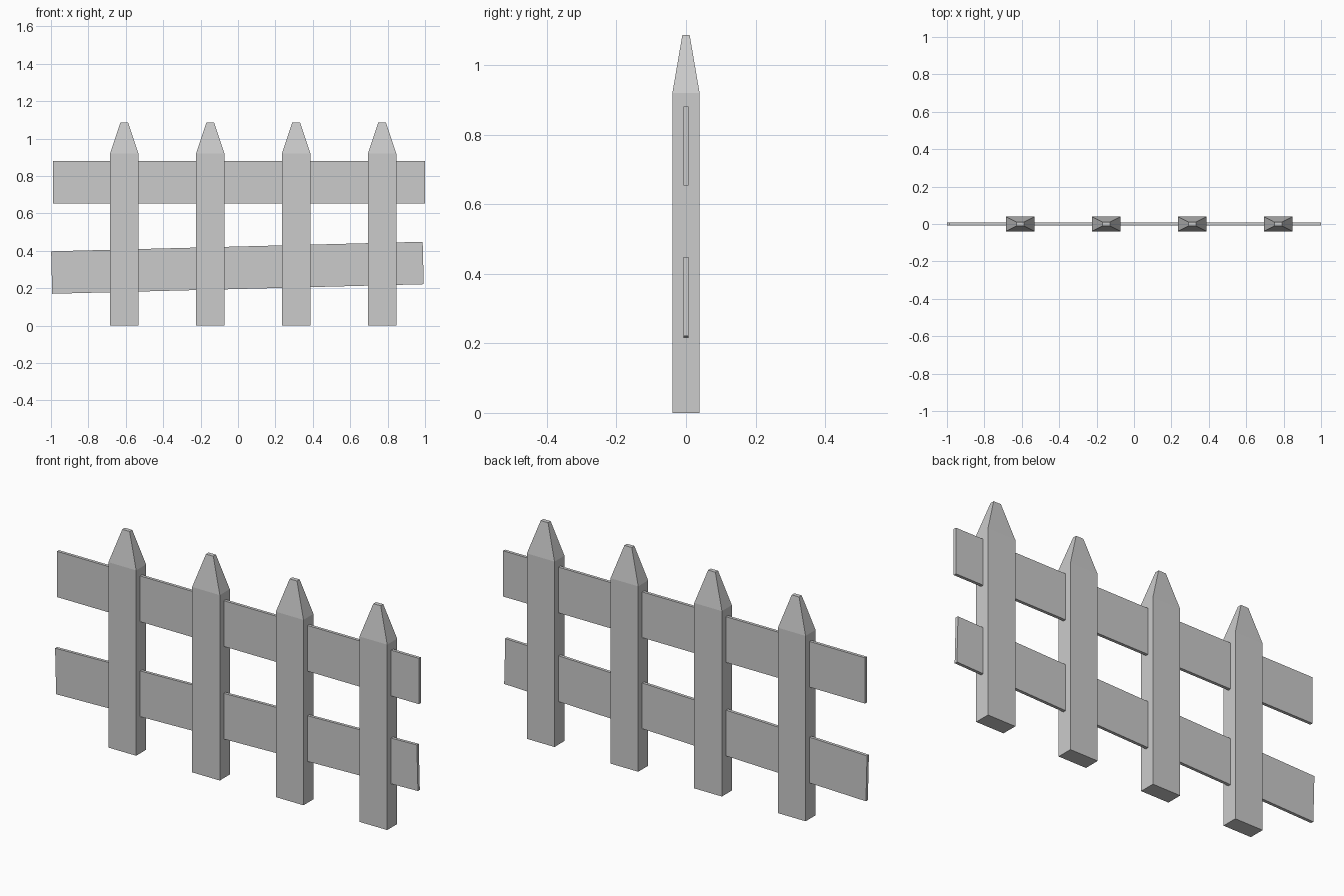
import bpy, bmesh, math
from mathutils import Matrix

if "Cube" in bpy.data.objects:
    bpy.data.objects.remove(bpy.data.objects["Cube"])


def add_object(name, bm):
    bmesh.ops.recalc_face_normals(bm, faces=bm.faces)
    mesh = bpy.data.meshes.new(name)
    bm.to_mesh(mesh)
    bm.free()
    obj = bpy.data.objects.new(name, mesh)
    bpy.context.collection.objects.link(obj)
    return obj


def post(name, x, half_w=0.076, half_d=0.039, shoulder=0.92, top=1.087, taper=0.265):
    # Rectangular rings: base, shoulder, narrow blunt tip
    bm = bmesh.new()
    rings = []
    for z, s in ((0, 1), (shoulder, 1), (top, taper)):
        rings.append([bm.verts.new((sx * half_w * s, sy * half_d * s, z))
                      for sx, sy in ((-1, -1), (1, -1), (1, 1), (-1, 1))])
    for low, high in zip(rings, rings[1:]):
        for i in range(4):
            j = (i + 1) % 4
            bm.faces.new((low[i], low[j], high[j], high[i]))
    bm.faces.new(rings[0][::-1])
    bm.faces.new(rings[-1])
    add_object(name, bm).location.x = x


def rail(name, x, z, tilt=0.0):
    bm = bmesh.new()
    bmesh.ops.create_cube(bm, size=1, matrix=Matrix.Diagonal((1.987, 0.015, 0.227, 1)))
    obj = add_object(name, bm)
    obj.location = (x, 0, z)
    obj.rotation_euler.y = -math.radians(tilt)


# Four pointed posts
for i in range(4):
    post(f"fence_post_{i + 1}", -0.608 + 0.4595 * i)

# Two rails, the lower one slightly crooked
rail("upper_rail", 0.005, 0.767)
rail("lower_rail", -0.003, 0.309, tilt=1.47)
